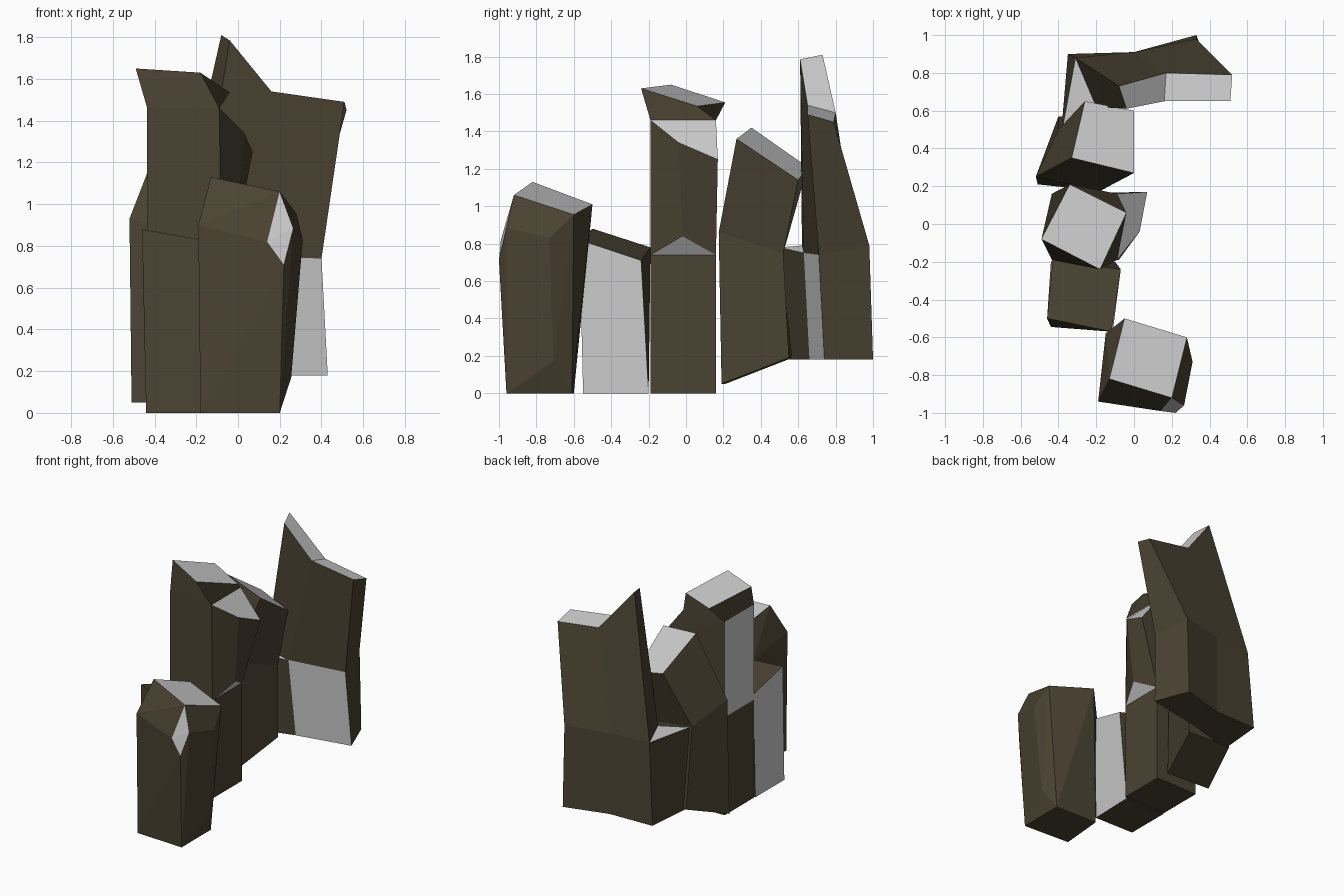
import bpy, bmesh
from math import radians

if "Cube" in bpy.data.objects:
    bpy.data.objects.remove(bpy.data.objects["Cube"])

brown = bpy.data.materials.new("dark_rock")
brown.diffuse_color = (0.07, 0.056, 0.032, 1)
brown.use_nodes = True
brown.node_tree.nodes["Principled BSDF"].inputs["Base Color"].default_value = brown.diffuse_color


def finish(name, bm):
    bmesh.ops.recalc_face_normals(bm, faces=bm.faces)
    me = bpy.data.meshes.new(name)
    bm.to_mesh(me)
    bm.free()
    me.materials.append(None)      # plain grey faces
    me.materials.append(brown)
    bpy.context.collection.objects.link(bpy.data.objects.new(name, me))


def loft(name, rings, grey):
    """Join rings of corners; repeated corners collapse. grey = (band, side) pairs or 'top'."""
    bm = bmesh.new()
    verts = {}

    def face(points, key):
        vs = []
        for p in points:
            v = verts.get(p) or verts.setdefault(p, bm.verts.new(p))
            if v not in vs:
                vs.append(v)
        if len(vs) > 2 and not bm.faces.get(vs):
            bm.faces.new(vs).material_index = 0 if key in grey else 1

    def cap(ring, key):
        r = list(dict.fromkeys(ring))
        n = len(r)
        for i in range(n // 2 - 1):
            face((r[i], r[i + 1], r[n - 2 - i], r[n - 1 - i]), key)

    for b, (lo, hi) in enumerate(zip(rings, rings[1:])):
        for i in range(len(lo)):
            j = (i + 1) % len(lo)
            face((lo[i], lo[j], hi[j], hi[i]), (b, i))
    cap(rings[0], 'bottom')
    cap(rings[-1], 'top')
    finish(name, bm)


def hull(name, points, grey):
    """Convex rock; grey = sets of corner numbers whose faces are grey."""
    bm = bmesh.new()
    vs = [bm.verts.new(p) for p in points]
    num = {v: i for i, v in enumerate(vs)}
    bmesh.ops.convex_hull(bm, input=vs)
    for f in bm.faces:
        ids = {num[v] for v in f.verts}
        f.material_index = 0 if any(ids <= g for g in grey) else 1
    for v in [v for v in bm.verts if not v.link_faces]:
        bm.verts.remove(v)
    bmesh.ops.dissolve_limit(bm, angle_limit=radians(4), verts=bm.verts,
                             edges=bm.edges, delimit={'MATERIAL'})
    finish(name, bm)


# Front rock: chipped corner at the front right
hull("front_rock", [
    (-.13, -.82, 1.13), (.20, -.92, 1.06), (.28, -.60, .955), (-.05, -.50, 1.01),
    (.14, -.99, .82), (.265, -.96, .885), (.22, -1.0, .71), (.31, -.73, .83),
    (.27, -.77, .65), (.255, -.71, .17), (-.19, -.94, .90), (-.15, -.58, .80),
    (.25, -.65, .72), (-.18, -.94, 0), (.20, -.96, 0), (.20, -.61, 0), (-.15, -.60, 0)],
    [{0, 1, 2, 3}, {1, 4, 5, 6}, {5, 6, 7, 8}])

# Short rock
loft("short_rock", [
    [(-.44, -.545, 0), (-.11, -.55, 0), (-.10, -.20, 0), (-.44, -.20, 0)],
    [(-.46, -.50, .88), (-.12, -.57, .82), (-.07, -.24, .71), (-.43, -.19, .78)]],
    {(0, 1), (0, 3)})

# Tall rock: straight column, side bump and twisted head
fl, fr, br, bl = (-.435, -.19, .74), (-.08, -.19, .74), (-.08, .16, .74), (-.435, .16, .74)
FL, FR, BR, BL = (-.435, -.19, 1.46), (-.09, -.19, 1.46), (-.09, .16, 1.46), (-.435, .16, 1.46)
low, bump_front, bump_back = (-.01, -.02, .84), (.03, -.04, 1.34), (.07, .17, 1.25)
hl, hr, hbr, hbl = (-.49, -.08, 1.65), (-.18, -.24, 1.63), (-.04, .06, 1.535), (-.34, .21, 1.555)
loft("tall_rock", [
    [(x, y, 0) for x, y, z in (fl, fr, fr, br, bl)],
    [fl, fr, fr, br, bl],
    [fl, fr, low, br, bl],
    [FL, FR, bump_front, bump_back, BL],
    [FL, FR, FR, BR, BL],
    [hl, hr, hr, hbr, hbl]],
    {'top', (2, 4), (3, 2), (1, 2)})

# Leaning rock with a sloped top
loft("leaning_rock", [
    [(-.51, .21, .05), (-.15, .19, .05), (-.05, .55, .19), (-.40, .57, .19)],
    [(-.52, .25, .93), (-.18, .175, .86), (-.03, .52, .75), (-.40, .50, .79)],
    [(-.33, .35, 1.42), (0, .27, 1.36), (0, .60, 1.14), (-.26, .65, 1.21)]],
    {'top'})

# Back slab: wide wall with a peak and a small ledge at its left
mid = [(-.31, .88, .79), (0, .91, .79), (.33, .98, .79), (.40, .71, .74), (-.02, .63, .75)]
loft("back_slab", [
    [(-.35, .90, .18), (0, .91, .18), (.33, 1.0, .18), (.43, .74, .18), (.02, .66, .18), (-.38, .55, .18)],
    mid + [(-.38, .50, .78)],
    mid + [(-.20, .62, .79)],
    [(-.08, .73, 1.81), (.17, .80, 1.50), (.52, .79, 1.45), (.51, .65, 1.49), (.16, .65, 1.54), (-.04, .61, 1.785)]],
    {'top', (0, 3), (1, 4), (1, 5)})
